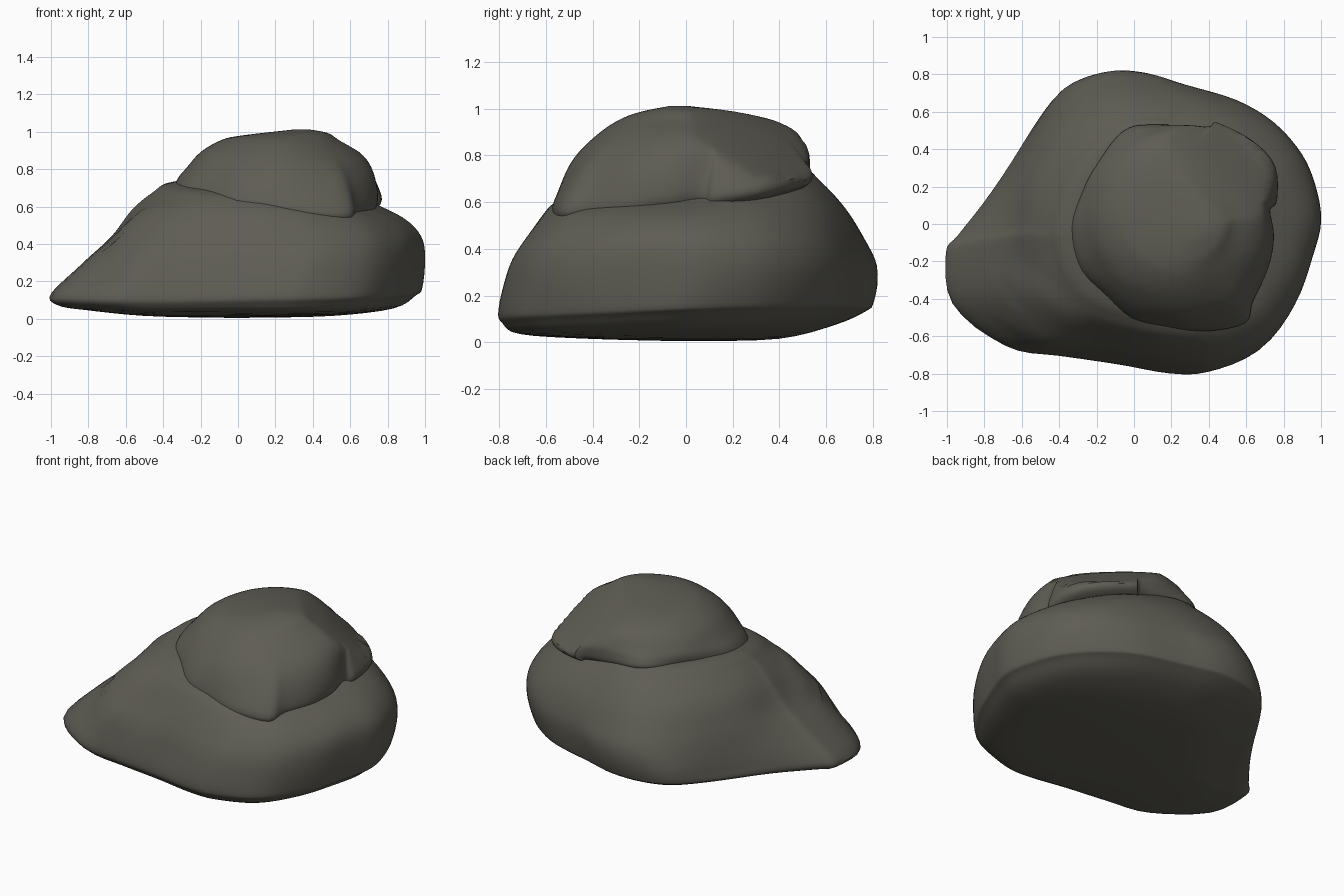
import bpy, bmesh, math
from mathutils import Vector, noise

if "Cube" in bpy.data.objects:
    bpy.data.objects.remove(bpy.data.objects["Cube"])

N_SUB = 4   # smoothing steps between profile points


def catmull(pts, closed):
    """Smooth curve through tuples of any length."""
    n, out = len(pts), []
    get = (lambda i: pts[i % n]) if closed else (lambda i: pts[max(0, min(n - 1, i))])
    for i in range(n if closed else n - 1):
        a, b, c, d = (get(i + k) for k in (-1, 0, 1, 2))
        for s in range(N_SUB):
            t = s / N_SUB
            out.append(tuple(
                q + .5 * t * (r - p + t * (2 * p - 5 * q + 4 * r - w + t * (3 * (q - r) + w - p)))
                for p, q, r, w in zip(a, b, c, d)))
    if not closed:
        out.append(pts[-1])
    return out


def normalise(pts):
    """Fit an outline into the -1..1 square."""
    xs, ys = zip(*pts)
    cx, cy = (max(xs) + min(xs)) / 2, (max(ys) + min(ys)) / 2
    hx, hy = (max(xs) - min(xs)) / 2, (max(ys) - min(ys)) / 2
    return [((x - cx) / hx, (y - cy) / hy) for x, y in pts]


def loft(name, outline, levels, material, deform):
    """Stack rings; level = z, left, right, front, back, roundness, x tilt, y tilt."""
    ring = normalise(catmull(outline, True))
    bm = bmesh.new()
    rows = []
    for z, xl, xr, yf, yb, rnd, tx, ty in catmull(levels, False):
        row = []
        for u, v in ring:
            a = math.atan2(v, u)
            u2, v2 = u + (math.cos(a) - u) * rnd, v + (math.sin(a) - v) * rnd
            x = (xl + xr) / 2 + u2 * (xr - xl) / 2
            y = (yf + yb) / 2 + v2 * (yb - yf) / 2
            row.append(bm.verts.new(deform(Vector((x, y, z + tx * u2 + ty * v2)))))
        rows.append(row)
    n = len(ring)
    for r0, r1 in zip(rows, rows[1:]):
        for i in range(n):
            j = (i + 1) % n
            bm.faces.new((r0[i], r0[j], r1[j], r1[i]))
    bm.faces.new(rows[0][::-1])
    bm.faces.new(rows[-1])
    bmesh.ops.recalc_face_normals(bm, faces=bm.faces)
    me = bpy.data.meshes.new(name)
    bm.to_mesh(me)
    bm.free()
    ob = bpy.data.objects.new(name, me)
    bpy.context.collection.objects.link(ob)
    me.materials.append(material)
    bpy.ops.object.select_all(action='DESELECT')
    ob.select_set(True)
    bpy.context.view_layer.objects.active = ob
    bpy.ops.object.shade_smooth_by_angle(angle=math.radians(40))
    return ob


stone = bpy.data.materials.new("grey brown stone")
stone.diffuse_color = (0.112, 0.108, 0.088, 1)
stone.use_nodes = True
stone.node_tree.nodes["Principled BSDF"].inputs["Base Color"].default_value = stone.diffuse_color


# Broad lower rock: a rounded triangle leaning to the left
def body_shape(p):
    w = noise.noise(p * 3.5) * .01 * min(1, p.z / .15)
    p = p + Vector((p.x - .1, p.y, .3)).normalized() * w
    # fuller shoulder on the back left face
    facing = Vector((p.x - .05, p.y, 0)).normalized().dot(Vector((-.72, .69, 0)))
    if .16 < p.z < .74 and facing > .5:
        amount = math.sin(math.pi * (p.z - .16) / .58) * math.sin(math.pi * (facing - .5)) ** 2
        p += Vector((-.7, .7, .2)) * .085 * amount
    # broken ledge near the front left corner
    d = (Vector((p.x + .5, p.y + .48, p.z - .4))).length
    if p.z > .2 and d < .28 and p.x > -.66:
        p += Vector((-.6, -.3, .7)) * .04 * (1 - (d / .28) ** 2)
    p.z = max(p.z, 0)
    return p


body_outline = [(-1, -.15), (-.965, -.42), (-.68, -.645), (-.4, -.70), (-.1, -.74), (.2, -.79),
                (.4, -.785), (.67, -.68), (.85, -.45), (.95, -.2), (1, 0), (.96, .2),
                (.88, .37), (.72, .54), (.5, .67), (.2, .75), (0, .8), (-.2, .79),
                (-.38, .71), (-.55, .5), (-.75, .18), (-.93, -.05)]
body_levels = [(.005, -.05, .05, -.04, .04, .5, 0, 0),
               (.015, -.5, .5, -.42, .4, .2, 0, 0),
               (.055, -.82, .83, -.71, .64, 0, 0, .02),
               (.105, -.97, .95, -.785, .77, 0, .02, .03),
               (.155, -1, .985, -.8, .8, 0, .01, .02),
               (.32, -.81, 1, -.76, .795, .12, 0, 0),
               (.44, -.68, .975, -.70, .745, .3, 0, 0),
               (.56, -.57, .88, -.62, .67, .5, -.02, .01),
               (.645, -.46, .72, -.555, .575, .65, -.03, .04),
               (.70, -.35, .55, -.44, .48, .8, -.03, .04),
               (.74, 0, .2, -.1, .1, 1, 0, 0)]
loft("lower_rock", body_outline, body_levels, stone, body_shape)


# Round boulder resting on top, with a chipped rim
def cap_shape(p):
    w = noise.noise(p * 4 + Vector((3, 1, 7))) * .015 * max(0, min(1, (1.0 - p.z) / .15))
    p = p + Vector((p.x - .22, p.y, 0)).normalized() * w
    # sloping break above the back right rim
    over = (p.x + p.y) * .7071 - (.65 - (p.z - .76) * 1.3)
    if p.z > .71 and over > 0:
        p -= Vector((.7, .7, 0)) * over * .75
    return p


cap_outline = [(-.33, -.03), (-.29, -.23), (-.18, -.36), (0, -.5), (.2, -.56), (.4, -.57),
               (.6, -.53), (.64, -.42), (.72, -.25), (.74, -.08), (.725, .06), (.77, .12),
               (.76, .3), (.62, .45), (.45, .53), (.38, .5), (.1, .53), (-.05, .48),
               (-.18, .3), (-.26, .18)]
cap_levels = [(.54, -.1, .5, -.35, .35, .5, -.05, .06),
              (.59, -.27, .66, -.50, .46, .2, -.05, .07),
              (.64, -.335, .765, -.57, .535, 0, -.05, .07),
              (.72, -.325, .765, -.545, .54, .35, -.03, .05),
              (.81, -.275, .72, -.48, .525, .75, 0, .02),
              (.89, -.20, .65, -.39, .48, .95, 0, .01),
              (.95, -.10, .55, -.29, .38, 1, 0, 0),
              (.985, .0, .48, -.2, .22, 1, .008, 0),
              (1.012, .3, .38, -.07, .01, 1, 0, 0)]
loft("upper_boulder", cap_outline, cap_levels, stone, cap_shape)
